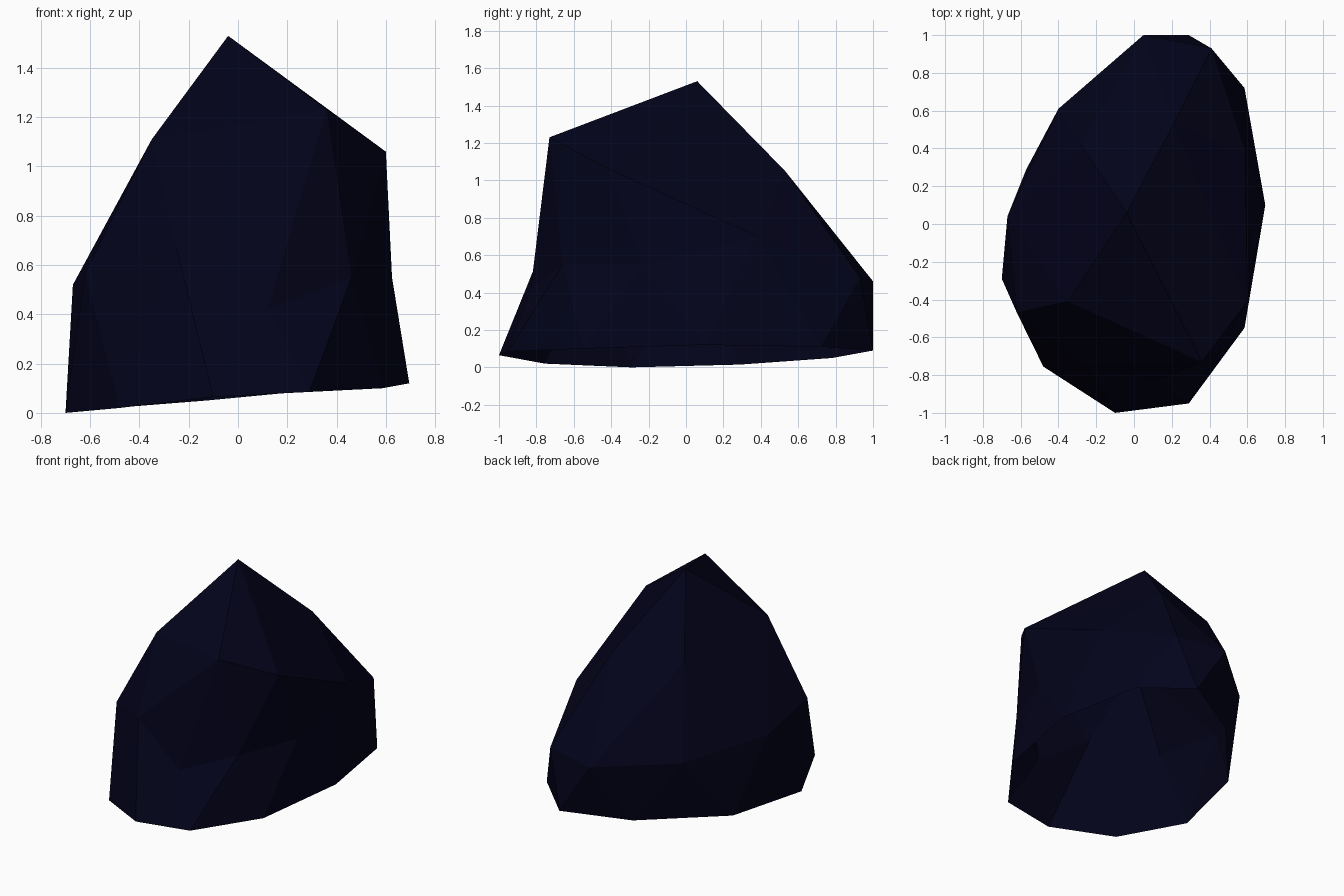
import bpy, bmesh

if "Cube" in bpy.data.objects:
    bpy.data.objects.remove(bpy.data.objects["Cube"])

# Rings of the boulder, counter-clockwise from the front (faceted like a ball: 1-5-10-10)
PEAK = (-0.04, 0.06, 1.53)
SHOULDER = [(0.36, -0.73, 1.23), (0.60, -0.41, 1.06), (0.21, 0.53, 1.05),
            (-0.28, 0.42, 1.07), (-0.35, -0.41, 1.11)]
WAIST = [(0.12, -0.83, 0.42), (0.46, -0.66, 0.55), (0.625, -0.23, 0.55),
         (0.59, 0.38, 0.70), (0.41, 0.93, 0.48), (0.05, 1.0, 0.46),
         (-0.40, 0.61, 0.46), (-0.67, 0.04, 0.52), (-0.62, -0.47, 0.57),
         (-0.25, -0.755, 0.67)]
FOOT = [(0.29, -0.95, 0.085), (0.585, -0.55, 0.10), (0.695, 0.10, 0.12),
        (0.585, 0.72, 0.11), (0.29, 1.0, 0.09), (-0.13, 0.78, 0.05),
        (-0.57, 0.29, 0.015), (-0.70, -0.29, 0.0), (-0.48, -0.755, 0.02),
        (-0.10, -1.0, 0.065)]

bm = bmesh.new()
peak = bm.verts.new(PEAK)
top, mid, low = ([bm.verts.new(p) for p in ring] for ring in (SHOULDER, WAIST, FOOT))

# Cap and shoulder facets
for i in range(5):
    a, b = top[i], top[(i + 1) % 5]
    corner, between, before = mid[2 * i], mid[2 * i + 1], mid[2 * i - 1]
    for tri in ((peak, a, b), (a, between, b), (a, corner, between), (a, before, corner)):
        bm.faces.new(tri)

# Lower wall facets; the shell is open underneath
for j in range(10):
    k = (j + 1) % 10
    bm.faces.new((mid[j], low[j], mid[k]))
    bm.faces.new((low[j], low[k], mid[k]))

bmesh.ops.recalc_face_normals(bm, faces=bm.faces[:])
mesh = bpy.data.meshes.new("boulder")
bm.to_mesh(mesh)
bm.free()

# Single dark stone colour
stone = bpy.data.materials.new("dark navy stone")
stone.diffuse_color = (0.001, 0.001, 0.011, 1)
stone.use_nodes = True
stone.node_tree.nodes["Principled BSDF"].inputs["Base Color"].default_value = stone.diffuse_color
mesh.materials.append(stone)
bpy.context.collection.objects.link(bpy.data.objects.new("boulder", mesh))
